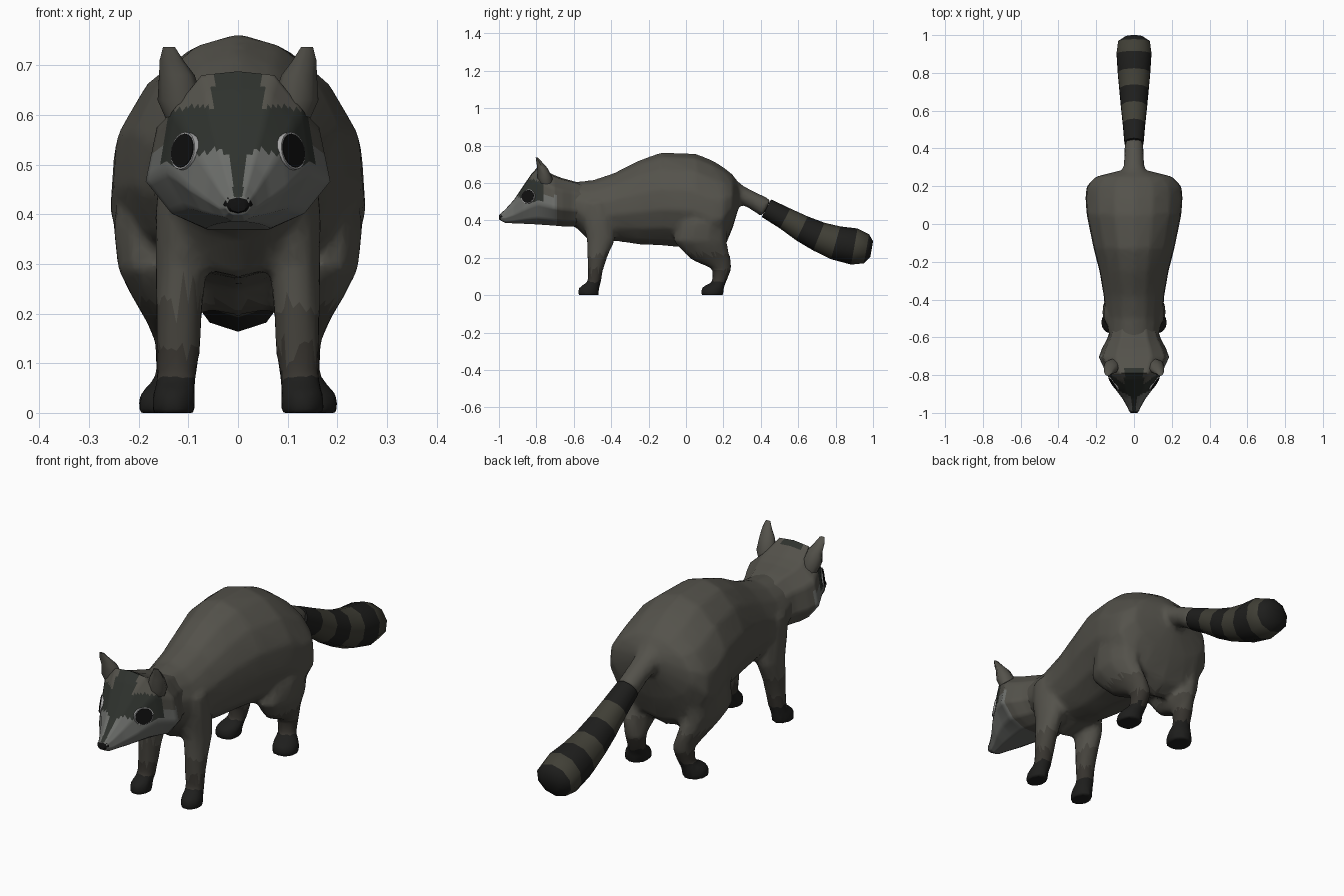
import bpy, bmesh
from math import sin, cos, tau, radians
from mathutils import Vector

if "Cube" in bpy.data.objects:
    bpy.data.objects.remove(bpy.data.objects["Cube"])


def mat(name, r, g, b):
    m = bpy.data.materials.new(name)
    m.diffuse_color = (r, g, b, 1)
    m.use_nodes = True
    m.node_tree.nodes["Principled BSDF"].inputs["Base Color"].default_value = m.diffuse_color
    return m


FUR = mat("fur", .088, .084, .07)
LEG = mat("leg_fur", .06, .056, .046)
LEG2 = mat("lower_leg_fur", .038, .034, .028)
DARK = mat("dark_fur", .013, .013, .012)
BAND = mat("tail_light", .052, .05, .037)
PALE = mat("pale_fur", .15, .155, .145)
MASK = mat("mask_fur", .028, .032, .027)
BLACK = mat("black", .005, .005, .005)
WHITE = mat("eye_rim", .4, .4, .4)

HEAD_HALF = [(0, 1), (.5, .95), (.88, .5), (1, -.3), (.72, -.78), (.35, -1), (0, -1)]
HEAD = HEAD_HALF + [(-x, z) for x, z in HEAD_HALF[-2:0:-1]]


def circle(n):
    return [(sin(tau * i / n), cos(tau * i / n)) for i in range(n)]


def loft(bm, rings, section):
    """rings: (x, y, z, half width, half height, tilt in degrees)"""
    loops = []
    for x, y, z, a, b, tilt in rings:
        up = Vector((0, sin(radians(tilt)), cos(radians(tilt))))
        loops.append([bm.verts.new(Vector((x + a * u, y, z)) + up * b * v) for u, v in section])
    for p, q in zip(loops, loops[1:]):
        for i in range(len(p)):
            j = (i + 1) % len(p)
            bm.faces.new((p[i], p[j], q[j], q[i]))
    bm.faces.new(loops[0])
    bm.faces.new(loops[-1])


def finish(name, bm, mats, pick=lambda c: 0, angle=60):
    bmesh.ops.recalc_face_normals(bm, faces=bm.faces)
    for f in bm.faces:
        f.material_index = pick(f.calc_center_median())
    me = bpy.data.meshes.new(name)
    bm.to_mesh(me)
    bm.free()
    ob = bpy.data.objects.new(name, me)
    bpy.context.collection.objects.link(ob)
    for m in mats:
        me.materials.append(m)
    bpy.ops.object.select_all(action='DESELECT')
    ob.select_set(True)
    bpy.context.view_layer.objects.active = ob
    bpy.ops.object.shade_smooth_by_angle(angle=radians(angle))
    return ob


# Trunk: y, top, bottom, half width
trunk = [(-.72, .61, .42, .09), (-.64, .6, .385, .125), (-.58, .608, .355, .138),
         (-.5, .615, .27, .155), (-.38, .655, .29, .165), (-.25, .722, .27, .188),
         (-.13, .764, .265, .22), (.05, .757, .25, .258), (.14, .722, .19, .265),
         (.2, .685, .24, .258), (.25, .645, .36, .21), (.28, .60, .46, .09)]
PEAR = [(u * (1 - .13 * max(v, 0)), v) for u, v in circle(14)]
# Legs: z, x, y, half width, half depth
hind = [(.5, .15, .10, .08, .12), (.38, .165, .09, .09, .135), (.29, .168, .075, .077, .145),
        (.235, .15, .105, .067, .125), (.19, .135, .135, .054, .108), (.14, .122, .193, .046, .052),
        (.07, .128, .178, .04, .038), (.045, .142, .147, .054, .06), (.025, .146, .14, .057, .063),
        (-.003, .146, .14, .057, .063)]
fore = [(.5, .1, -.48, .06, .075), (.4, .107, -.468, .062, .088), (.3, .114, -.455, .054, .078),
        (.2, .119, -.475, .048, .054), (.13, .12, -.485, .046, .041), (.07, .124, -.49, .042, .037),
        (.045, .128, -.515, .043, .055), (.025, .13, -.522, .045, .058),
        (-.003, .13, -.522, .045, .058)]
# Ringed tail: y, z, half width, half height, tilt
tail = [(.2, .57, .11, .09, 20), (.245, .555, .078, .066, 22), (.29, .537, .058, .05, 25),
        (.36, .505, .053, .047, 28), (.43, .465, .053, .053, 28), (.53, .41, .062, .06, 28),
        (.62, .357, .072, .071, 26), (.71, .313, .081, .08, 22), (.8, .28, .09, .091, 16),
        (.9, .26, .097, .098, 10), (.965, .248, .088, .079, 10), (.993, .247, .045, .042, 10)]

bm = bmesh.new()
loft(bm, [(0, y, (t + b) / 2, w, (t - b) / 2, 0) for y, t, b, w in trunk], PEAR)
loft(bm, [(0,) + r for r in tail[:5]], circle(10))
for s in (1, -1):
    for leg in (hind, fore):
        loft(bm, [(s * x, y, z, a, b, 90) for z, x, y, a, b in leg], circle(10))
raw = finish("body_raw", bm, [FUR])

# Blend trunk, tail root and legs into one skin, then reduce it to a low-poly mesh
m = raw.modifiers.new("blend", 'REMESH')
m.mode, m.voxel_size = 'VOXEL', .013
m = raw.modifiers.new("soften", 'SMOOTH')
m.factor, m.iterations = .5, 5
m = raw.modifiers.new("reduce", 'DECIMATE')
m.ratio = .25
dg = bpy.context.evaluated_depsgraph_get()
bm = bmesh.new()
bm.from_mesh(bpy.data.meshes.new_from_object(raw.evaluated_get(dg)))
bpy.data.objects.remove(raw)
for v in bm.verts:
    v.co.z = max(v.co.z, 0)
finish("body_and_legs", bm, [FUR, LEG, LEG2, DARK],
       lambda c: 3 if c.z < .075 else 2 if c.z < .13 else 1 if c.z < .22 else 0, 180)

# Tail beyond its root
bands = [1, 2, 1, 2, 1, 2, 1]
bm = bmesh.new()
loft(bm, [(0,) + r for r in tail[4:]], circle(10))
ob = finish("tail", bm, [FUR, DARK, BAND])
for p in ob.data.polygons:
    p.material_index = bands[min(p.index // 10, 6)]

# Head: y, top, bottom, half width
skull = [(-.555, .595, .37, .125), (-.61, .612, .368, .143), (-.66, .625, .368, .17),
         (-.705, .642, .372, .186), (-.79, .688, .378, .147), (-.825, .65, .38, .128),
         (-.87, .585, .382, .102), (-.92, .51, .384, .064), (-.965, .46, .386, .038),
         (-.992, .435, .4, .024)]
bm = bmesh.new()
loft(bm, [(0, y, (t + b) / 2, w, (t - b) / 2, 0) for y, t, b, w in skull], HEAD)
bmesh.ops.subdivide_edges(bm, edges=bm.edges[:], cuts=5, use_grid_fill=True)


def face_colour(c):
    x = abs(c.x)
    if c.y > -.76:
        return 1 if c.z < .53 and c.y < -.69 else 0
    if x < .008 + .1 * max(0, c.z - .43) and c.z > .43:
        return 2
    if c.z < .475 or c.z < .53 - .3 * abs(x - .045):
        return 1
    return 2 if c.z < .62 - .25 * abs(x - .08) or x < .05 else 0


finish("head", bm, [FUR, PALE, MASK], face_colour, 70)

# Nose
bm = bmesh.new()
loft(bm, [(0, -.965, .422, .022, .02, 0), (0, -.985, .42, .03, .02, 0),
          (0, -1, .416, .018, .012, 0)], circle(8))
finish("nose", bm, [BLACK])

# Ears and eyes
ear = [(.58, .105, -.745, .035, .035), (.63, .117, -.755, .045, .04), (.68, .123, -.768, .036, .027),
       (.71, .134, -.784, .024, .016), (.737, .139, -.798, .012, .006)]
for s, side in ((1, "left"), (-1, "right")):
    bm = bmesh.new()
    loft(bm, [(s * x, y, z, a, b, 90) for z, x, y, a, b in ear], circle(8))
    finish(side + "_ear", bm, [FUR])

    turn = Vector((s * .82, -.55, .17)).to_track_quat('Z', 'Y').to_matrix().to_4x4()
    for part, r, push, depth, colour in (("eye_rim", .043, 0, .014, WHITE),
                                         ("eye", .039, .002, .013, BLACK)):
        bm = bmesh.new()
        bmesh.ops.create_cone(bm, cap_ends=True, segments=18, radius1=r, radius2=r * .95, depth=depth)
        for v in bm.verts:
            v.co.z += push
            v.co.x *= 1.05
            v.co.y *= .93
        bm.transform(turn)
        bmesh.ops.translate(bm, verts=bm.verts, vec=(s * .106, -.842, .527))
        finish(side + "_" + part, bm, [colour], angle=30)
